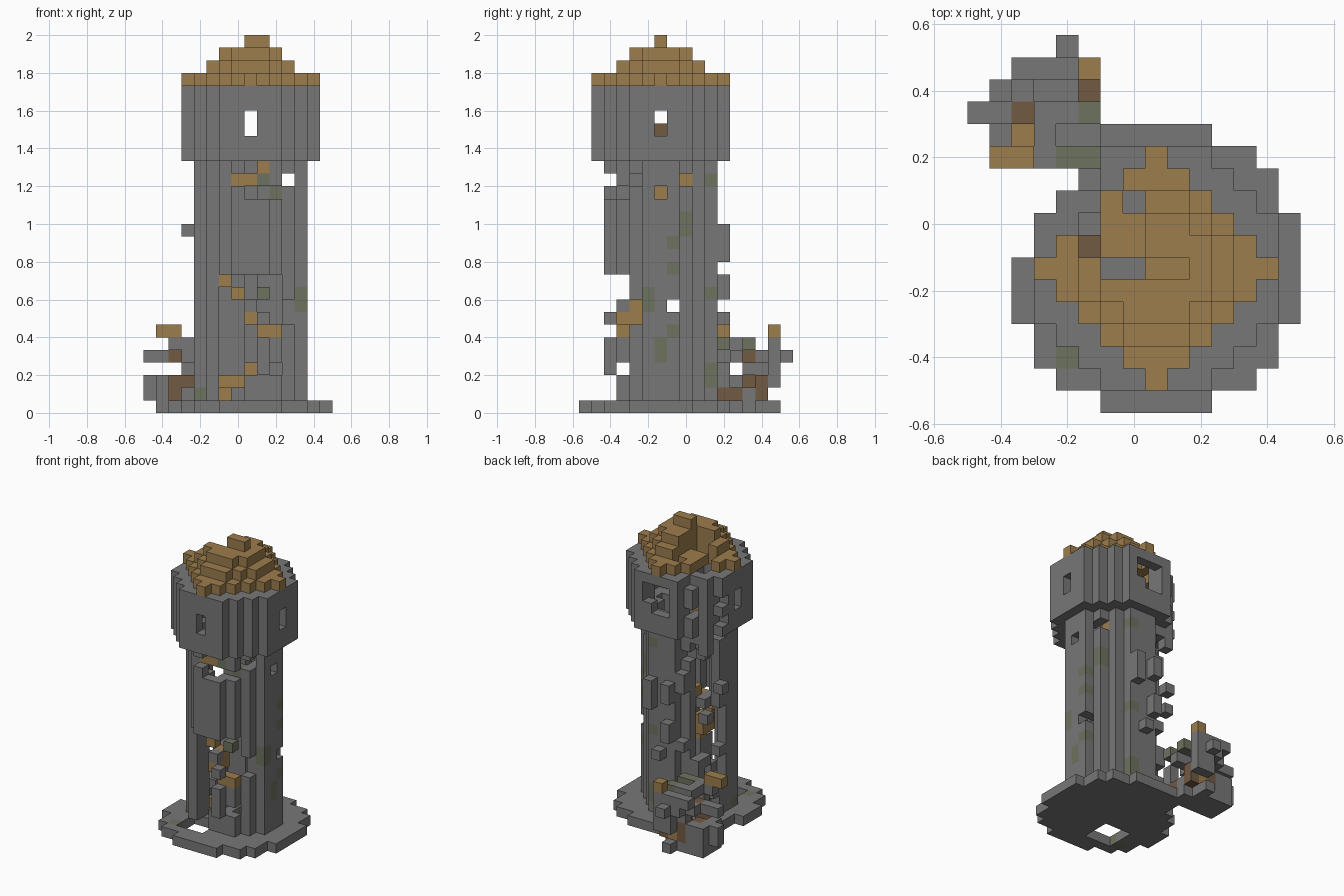
import bpy
import bmesh
import random
from mathutils import Vector

random.seed(7)
cube = bpy.data.objects.get("Cube")
if cube:
    bpy.data.objects.remove(cube, do_unlink=True)

UNIT = 2 / 30                       # edge of one block
ORIGIN = Vector((-0.5, -17 / 30, 0))
CX, CY = 8, 6                       # tower axis in block coordinates
STONE, PLANK, TIMBER, MOSS = range(4)


def material(name, rgb):
    mat = bpy.data.materials.new(name)
    mat.use_nodes = True
    mat.diffuse_color = (*rgb, 1)
    mat.node_tree.nodes["Principled BSDF"].inputs["Base Color"].default_value = (*rgb, 1)
    return mat


MATERIALS = [
    material("grey stone", (0.186, 0.186, 0.186)),
    material("light plank", (0.335, 0.205, 0.075)),
    material("dark timber", (0.165, 0.1, 0.055)),
    material("mossy stone", (0.152, 0.17, 0.115)),
]


def box(xs, ys, zs, colour=STONE):
    """Blocks filling inclusive ranges; a single number means one block."""
    span = [range(r, r + 1) if isinstance(r, int) else range(r[0], r[1] + 1)
            for r in (xs, ys, zs)]
    return {(i, j, k): colour for i in span[0] for j in span[1] for k in span[2]}


def ring(inner, outer, zs, colour=STONE):
    """Round layer of blocks with inner < squared distance <= outer."""
    return {c: col for c, col in box((CX - 7, CX + 7), (CY - 7, CY + 7), zs, colour).items()
            if inner < (c[0] - CX) ** 2 + (c[1] - CY) ** 2 <= outer}


def cut(blocks, *boxes):
    for b in boxes:
        for c in b:
            blocks.pop(c, None)


def crumble(blocks, chance, rule):
    for c in list(blocks):
        if rule(c[0] - CX, c[1] - CY, c[2]) and random.random() < chance:
            del blocks[c]


def build(name, blocks):
    """Mesh the outer faces of a set of blocks."""
    bm = bmesh.new()
    verts = {}

    def vert(p):
        p = tuple(p)
        if p not in verts:
            verts[p] = bm.verts.new(ORIGIN + Vector(p) * UNIT)
        return verts[p]

    for cell, colour in blocks.items():
        for axis in range(3):
            for side in (0, 1):
                near = list(cell)
                near[axis] += 2 * side - 1
                if tuple(near) in blocks:
                    continue
                u, v = (axis + 1) % 3, (axis + 2) % 3
                corners = []
                for a, b in ((0, 0), (1, 0), (1, 1), (0, 1)):
                    p = list(cell)
                    p[axis] += side
                    p[u] += a
                    p[v] += b
                    corners.append(vert(p))
                if not side:
                    corners.reverse()
                bm.faces.new(corners).material_index = colour
    mesh = bpy.data.meshes.new(name)
    bm.to_mesh(mesh)
    bm.free()
    for mat in MATERIALS:
        mesh.materials.append(mat)
    bpy.context.collection.objects.link(bpy.data.objects.new(name, mesh))


# Round foundation, broken at the back left and open below the doorway
base = ring(-1, 42, 0)
cut(base, box((5, 7), (2, 4), 0), box((1, 4), (10, 12), 0),
    box((1, 3), 9, 0), box(2, (7, 8), 0), box(5, (11, 12), 0))
base.update(box(4, 2, 0, MOSS))
build("foundation", base)

# Hollow shaft
shaft = ring(9, 17, (1, 19))
cut(shaft,
    box((6, 10), (2, 3), (1, 10)), box(11, 4, (7, 8)),      # front breach
    box((7, 10), (2, 3), (17, 19)),
    box(11, (4, 8), 18), box(12, 6, 17),                    # gaps under the chamber
    box((11, 12), 7, 8), box((4, 5), 7, 8),
    box((4, 5), (7, 8), (8, 11)))
crumble(shaft, 0.45, lambda x, y, z: x == -3 and y > 0)
crumble(shaft, 0.25, lambda x, y, z: x == -4 and y > 0)
crumble(shaft, 0.2, lambda x, y, z: x == -2 and y > 0 and z > 10)
for stub in (box(9, 2, (3, 5)), box(9, 2, 7), box(8, 3, 8), box(10, 3, (1, 2)),
             box(10, 3, (4, 5)), box(9, 3, (1, 2)), box(9, 3, (4, 5)),
             box(8, 3, (1, 2)), box(7, 2, 19), box(7, 2, 17), box(10, 3, (18, 19))):
    shaft.update(stub)
# Moss on the wall
for patch in (box(11, 8, (14, 15)), box(12, 7, 13), box(12, 7, 11), box(9, 10, 18),
              box(9, 10, 9), box(12, 5, (8, 9)), box(12, 7, 6), box(12, 6, (4, 5)),
              box(9, 10, (2, 3)), box(4, 5, 1)):
    shaft.update({c: MOSS for c in patch})
build("shaft", shaft)

# Blocks knocked out of the back of the shaft
loose = {}
for x, y, zs in ((9, 11, (12, 14)), (7, 11, (9, 10)), (8, 11, 7), (7, 11, (13, 14)),
                 (4, 9, 11), (6, 10, (14, 15)), (6, 10, 8), (5, 9, (5, 6)),
                 (4, 9, (18, 19)), (5, 9, 19), (3, 8, 14), (4, 8, 3), (6, 10, 2)):
    loose.update(box(x, y, zs))
build("loose_blocks", loose)

# Fallen stair treads and stones inside the shaft
stair = {}
for x, y, z in (((5, 6), 7, 1), ((6, 7), 8, 2), (8, 8, 3), ((9, 10), 3, 6), (8, (3, 4), 7),
                (8, 4, 8), (7, 4, 9), (6, 4, 10), (6, 7, 12), (6, 8, 13),
                (7, 8, 14), (11, 6, 17), (10, 8, 18), ((7, 8), 3, 18), (9, 3, 19)):
    stair.update(box(x, y, z, PLANK))
stair.update(box(9, 4, 9, MOSS))
stair.update(box(9, 3, 18, MOSS))
stair.update(box(9, 4, 17))
stair.update(box(10, 4, 17, MOSS))
stair.update(box(9, 4, (1, 2)))
stair.update(box(9, 5, 2, MOSS))
build("stair", stair)

# Wide upper chamber with an open floor and windows
chamber = ring(9, 30, 20)
chamber.update(ring(17, 30, (21, 25)))
cut(chamber, box(CX, (0, 2), (22, 23)), box((CX - 1, CX + 1), (10, 12), (22, 24)),
    box((2, 4), CY, (22, 23)), box((12, 14), CY, (22, 23)))
crumble(chamber, 0.3, lambda x, y, z: x < -2 and y > 1 and z > 20)
chamber.update(box(4, 6, 22, TIMBER))
chamber.update(box(5, 7, 21, TIMBER))
chamber.update(box(9, 11, 22))
build("chamber", chamber)

# Stepped roof, caved in at the back left
roof = {c: col for c, col in ring(-1, 30, 26, PLANK).items()
        if abs(c[0] - CX) + abs(c[1] - CY) <= 5}
roof.update(ring(-1, 10, 27, PLANK))
roof.update(ring(-1, 5, 28, PLANK))
roof.update(box((8, 9), 6, 29, PLANK))
cut(roof, box(5, (7, 8), (26, 28)), box(7, 9, (26, 28)), box((6, 7), 6, (26, 28)),
    box((4, 7), (7, 9), (27, 28)))
build("roof", roof)

# Collapsed pile at the back left
pile = box((1, 4), (12, 14), 0)
for part in (
        box(4, 15, 0), box(5, (11, 12), 0), box(5, 13, (0, 1)),
        box(4, 16, 4), box(3, 15, (4, 5)), box(4, 15, (2, 5)), box(2, 15, 5),
        box(1, 14, (1, 2)), box(2, 14, (1, 2)), box(2, 14, 4), box(0, 13, (1, 2)),
        box(0, 13, 4), box(1, 13, (1, 2)), box(1, 13, 4), box(1, 12, (1, 2)),
        box((3, 4), 13, 5), box(3, 12, 5), box(3, 11, (4, 5)), box(2, 11, 5),
        box(5, 15, (2, 5)), box(4, 12, 4), box(5, 12, 4), box(4, (13, 14), 3),
        box(3, 14, 3), box(5, 11, (2, 3)),
        box(5, 13, 5, MOSS), box((4, 5), 11, 5, MOSS), box((1, 2), 11, 6, PLANK),
        box(5, 15, 6, PLANK), box(2, 12, 1, PLANK), box(4, 14, 1, PLANK),
        box(2, 13, (1, 2), TIMBER), box(2, 13, 4, TIMBER), box(3, 14, (1, 2), TIMBER),
        box(5, 14, (1, 2), TIMBER), box((2, 3), 11, 2, TIMBER), box(2, 11, 1, TIMBER),
        box(5, (11, 12), 1, TIMBER), box(3, 12, 1)):
    pile.update(part)
build("collapsed_pile", pile)
